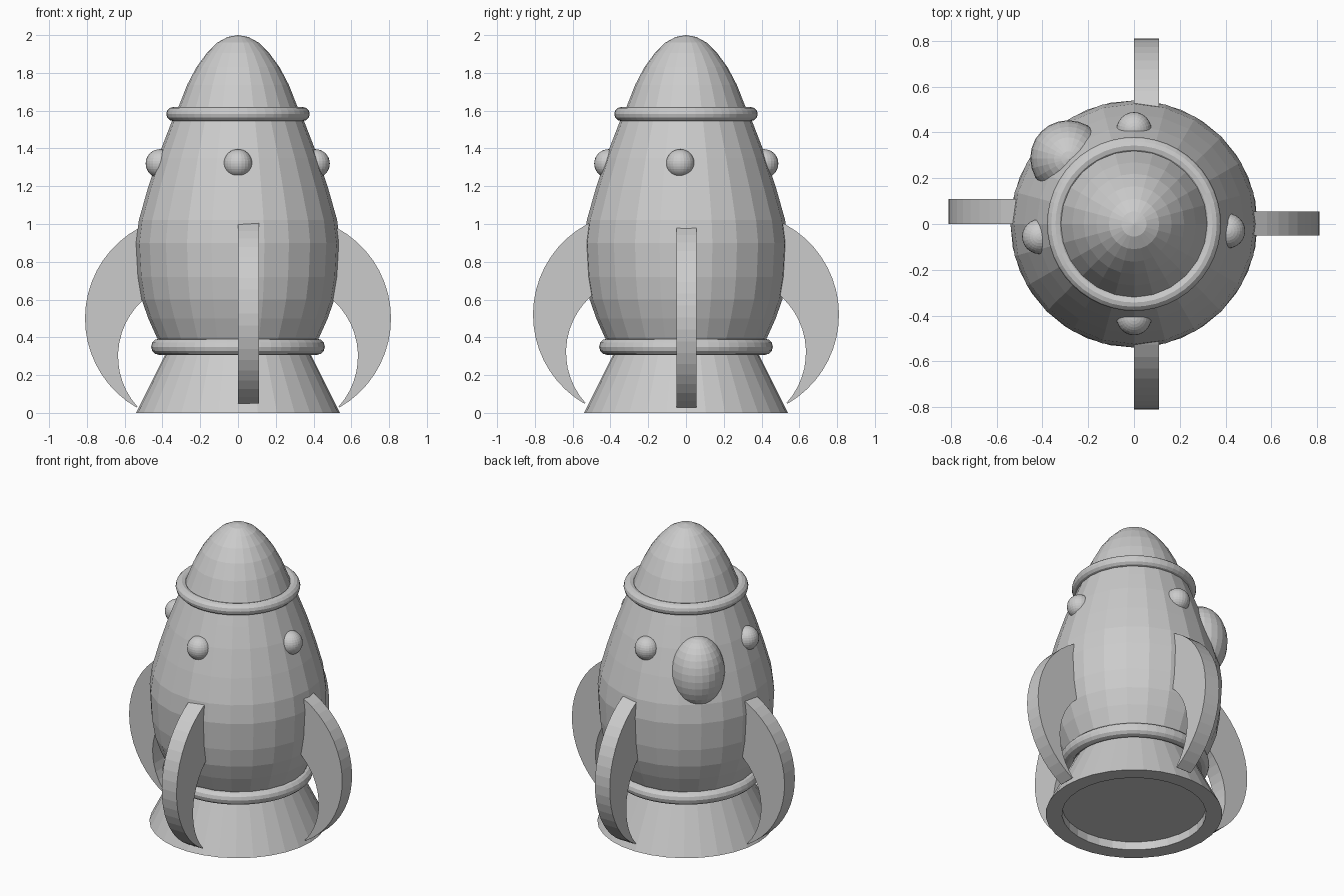
import bpy, bmesh, math
from mathutils import Matrix, Vector

cube = bpy.data.objects.get("Cube")
if cube:
    bpy.data.objects.remove(cube, do_unlink=True)

# Single plain grey for the whole model
GREY = (0.6, 0.6, 0.6, 1)
grey = bpy.data.materials.new("plain_grey")
grey.use_nodes = True
grey.diffuse_color = GREY
grey.node_tree.nodes["Principled BSDF"].inputs["Base Color"].default_value = GREY


def finish(name, bm):
    bmesh.ops.remove_doubles(bm, verts=bm.verts, dist=0.0001)
    bmesh.ops.recalc_face_normals(bm, faces=bm.faces)
    mesh = bpy.data.meshes.new(name)
    bm.to_mesh(mesh)
    bm.free()
    mesh.materials.append(grey)
    obj = bpy.data.objects.new(name, mesh)
    bpy.context.collection.objects.link(obj)
    return obj


def lathe(name, profile, steps=24, closed=False):
    """Spin a (radius, height) profile around z."""
    bm = bmesh.new()
    verts = [bm.verts.new((r, 0, z)) for r, z in profile]
    edges = [bm.edges.new(pair) for pair in zip(verts, verts[1:])]
    if closed:
        edges.append(bm.edges.new((verts[-1], verts[0])))
    bmesh.ops.spin(bm, geom=verts + edges, cent=(0, 0, 0), axis=(0, 0, 1),
                   angle=math.tau, steps=steps, use_merge=True)
    return finish(name, bm)


def arc(cx, cz, radius, start, end, count):
    angles = [math.radians(start + (end - start) * i / (count - 1)) for i in range(count)]
    return [(cx + radius * math.cos(a), cz + radius * math.sin(a)) for a in angles]


def ring(name, major, minor, height):
    section = arc(major, height, minor, 0, 330, 12)
    return lathe(name, section, 48, closed=True)


def ball(name, location, scale, turn=0):
    bm = bmesh.new()
    bmesh.ops.create_uvsphere(bm, u_segments=24, v_segments=16, radius=1)
    matrix = Matrix.LocRotScale(Vector(location), Matrix.Rotation(turn, 3, "Z"), Vector(scale))
    bm.transform(matrix)
    return finish(name, bm)


def fin(name, turn, near, far, lift):
    """Crescent fin; near and far are its two sides before turning."""
    outline = arc(0.266, 0.5, 0.544, -60, 68, 20) + arc(0.235, 0.3, 0.4, 55, -42, 14)
    bm = bmesh.new()
    face = bm.faces.new([bm.verts.new((x, near, z + lift)) for x, z in outline])
    result = bmesh.ops.extrude_face_region(bm, geom=[face])
    moved = [v for v in result["geom"] if isinstance(v, bmesh.types.BMVert)]
    bmesh.ops.translate(bm, verts=moved, vec=(0, far - near, 0))
    bm.transform(Matrix.Rotation(math.radians(turn), 4, "Z"))
    return finish(name, bm)


# Hull, from under the lower ring up to the rounded nose
lathe("hull", [(0, 0.33), (0.39, 0.33), (0.43, 0.4), (0.475, 0.5), (0.51, 0.6),
               (0.53, 0.72), (0.54, 0.9), (0.525, 1.02), (0.48, 1.18),
               (0.425, 1.35), (0.375, 1.48), (0.34, 1.57)])
lathe("nose_cone", [(0.34, 1.56), (0.315, 1.62), (0.27, 1.735), (0.22, 1.83),
                    (0.165, 1.905), (0.11, 1.96), (0.055, 1.99), (0, 2)])

# Flared exhaust skirt with a shallow recess underneath
lathe("exhaust_skirt", [(0, 0.055), (0.44, 0.055), (0.44, 0), (0.54, 0),
                        (0.385, 0.31), (0.36, 0.36)], 32)

ring("upper_ring", 0.343, 0.037, 1.582)
ring("lower_ring", 0.417, 0.043, 0.35)

# Round portholes
for name, x, y in (("front", 0, -0.41), ("back", 0, 0.413),
                   ("left", 0.41, -0.03), ("right", -0.413, -0.055)):
    ball(name + "_porthole", (x, y, 1.32), (0.076, 0.076, 0.076))

# Egg-shaped hatch on the rear right
ball("hatch", (-0.285, 0.285, 1.19), (0.17, 0.167, 0.233), math.radians(135))

# Four fins
fin("left_fin", 0, -0.05, 0.055, 0)
fin("back_fin", 90, -0.11, 0, 0.02)
fin("right_fin", 180, -0.11, 0, 0)
fin("front_fin", 270, 0, 0.11, 0.02)
